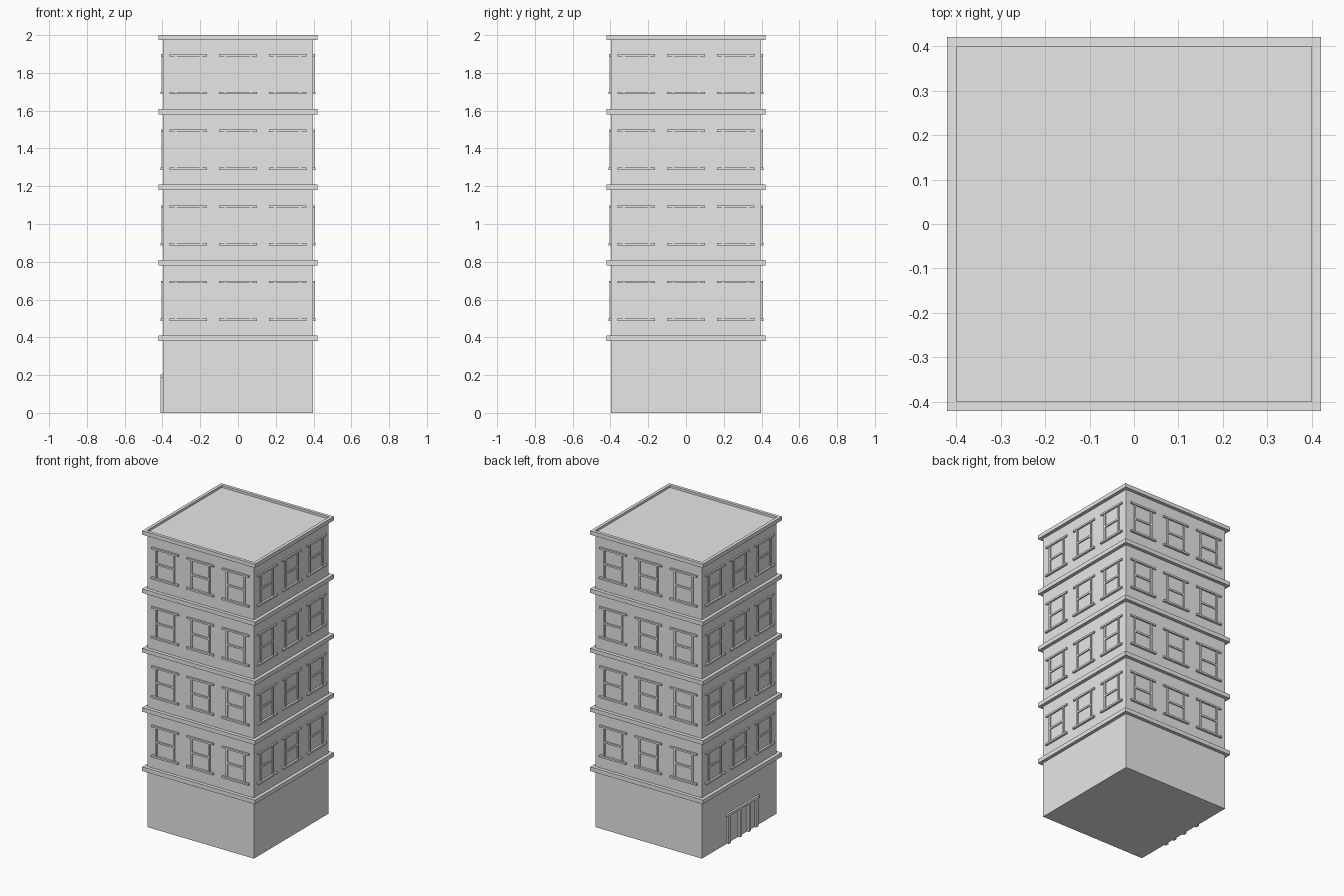
import bpy
import bmesh
from math import pi
from mathutils import Matrix, Vector

cube = bpy.data.objects.get("Cube")
if cube:
    bpy.data.objects.remove(cube, do_unlink=True)

grey = bpy.data.materials.new("plain_grey")
grey.use_nodes = True
grey.diffuse_color = (0.8, 0.8, 0.8, 1)
grey.node_tree.nodes["Principled BSDF"].inputs["Base Color"].default_value = (0.8, 0.8, 0.8, 1)

WALL = 0.397      # half width of the walls
LEDGE = 0.42      # half width of the floor ledges
FLOOR = 0.4       # storey height


def add_box(bm, low, high):
    low, high = Vector(low), Vector(high)
    size = high - low
    place = Matrix.Translation((low + high) / 2) @ Matrix.Diagonal((*size, 1))
    return bmesh.ops.create_cube(bm, size=1, matrix=place)["verts"]


def finish(bm, name):
    mesh = bpy.data.meshes.new(name)
    bm.to_mesh(mesh)
    bm.free()
    mesh.materials.append(grey)
    obj = bpy.data.objects.new(name, mesh)
    bpy.context.collection.objects.link(obj)
    return obj


def box(name, low, high):
    bm = bmesh.new()
    add_box(bm, low, high)
    return finish(bm, name)


# Main block
box("walls", (-WALL, -WALL, 0), (WALL, WALL, 1.98))

# Ledges between storeys
for level in range(1, 5):
    z = level * FLOOR
    box(f"ledge_{level}", (-LEDGE, -LEDGE, z - 0.019), (LEDGE, LEDGE, z + 0.009))

# Roof slab with a shallow sunken top inside a rim
bm = bmesh.new()
add_box(bm, (-LEDGE, -LEDGE, 1.974), (LEDGE, LEDGE, 2))
bm.normal_update()
top = [f for f in bm.faces if f.normal.z > 0.9]
bmesh.ops.inset_region(bm, faces=top, thickness=0.03)
sunk = bmesh.ops.extrude_face_region(bm, geom=top)["geom"]
bmesh.ops.delete(bm, geom=top, context="FACES")
bmesh.ops.translate(bm, vec=(0, 0, -0.015),
                    verts=[g for g in sunk if isinstance(g, bmesh.types.BMVert)])
bmesh.ops.recalc_face_normals(bm, faces=bm.faces)
finish(bm, "roof")


# Window trim: sill, lintel, two jambs and a middle bar
def add_window(bm, x, z):
    def bar(x0, x1, z0, z1, depth):
        add_box(bm, (x + x0, -WALL - depth, z + z0), (x + x1, -WALL + 0.01, z + z1))

    bar(-0.1, 0.1, -0.106, -0.094, 0.014)
    bar(-0.1, 0.1, 0.094, 0.106, 0.01)
    for side in (-1, 1):
        bar(side * 0.066 - 0.006, side * 0.066 + 0.006, -0.094, 0.094, 0.007)
    bar(-0.06, 0.06, -0.006, 0.006, 0.007)


# The same grid of windows on all four sides
for turn, side in enumerate(("front", "left", "back", "right")):
    bm = bmesh.new()
    for level in range(1, 5):
        for column in (-1, 0, 1):
            add_window(bm, column * 0.263, level * FLOOR + 0.193)
    bmesh.ops.rotate(bm, verts=bm.verts, matrix=Matrix.Rotation(turn * pi / 2, 3, "Z"))
    finish(bm, f"{side}_windows")

# Entrance surround on the -x side
box("door_lintel", (-WALL - 0.014, -0.2, 0.186), (-WALL + 0.01, 0.14, 0.203))
for number, y in enumerate((0.12, 0, -0.095, -0.172)):
    box(f"door_post_{number + 1}", (-WALL - 0.014, y - 0.012, 0), (-WALL + 0.01, y + 0.012, 0.186))
